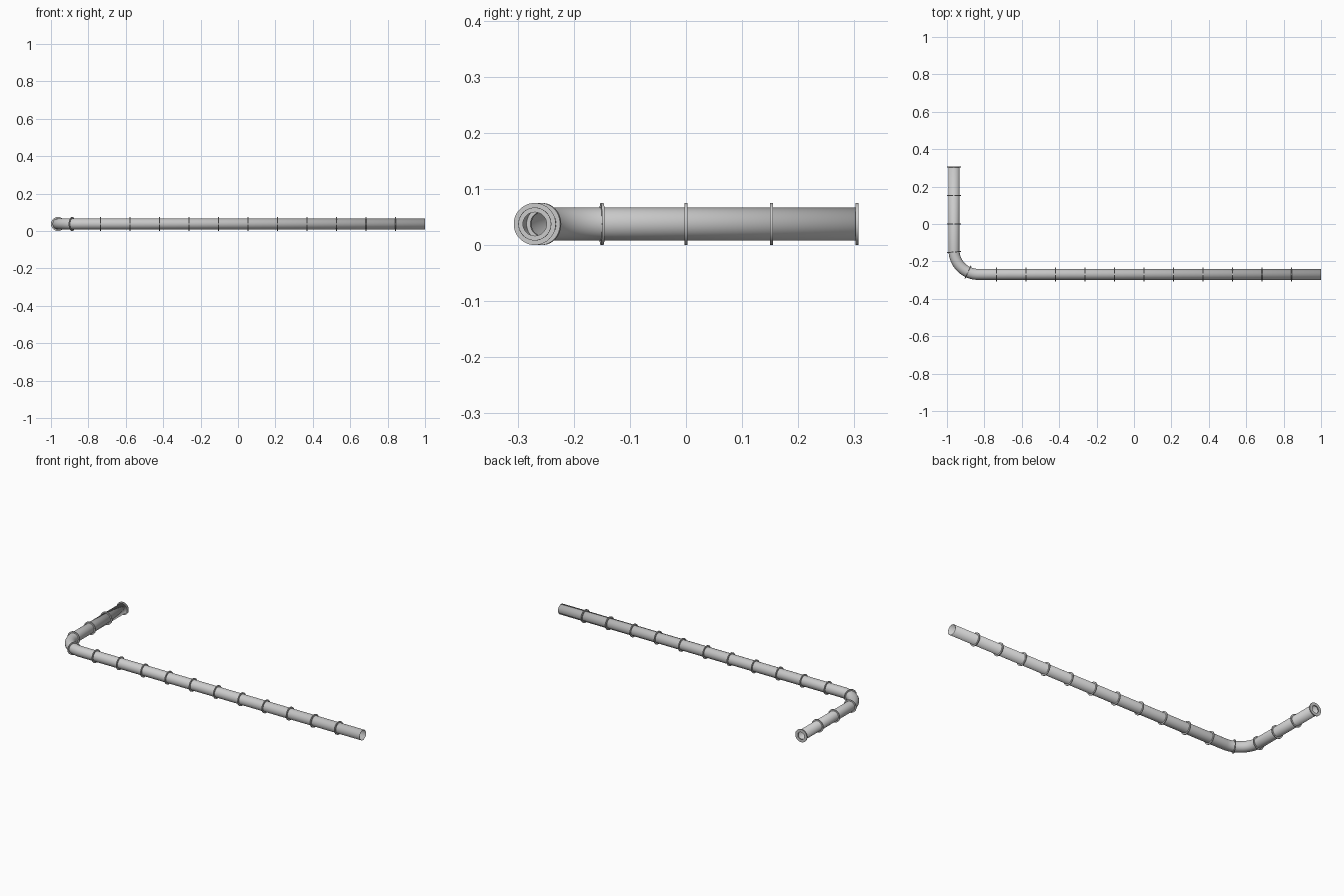
import bpy, bmesh, math
from mathutils import Vector

if "Cube" in bpy.data.objects:
    bpy.data.objects.remove(bpy.data.objects["Cube"])

PIPE_R, RING_R, HOLE_R = 0.0295, 0.0375, 0.021
SIDES, BEND_R = 48, 0.13
X0, Y0, Z0 = -0.9625, -0.2695, 0.0375      # axes of the short and long runs
Y_END, X_END = 0.307, 1.0
CX, CY = X0 + BEND_R, Y0 + BEND_R          # bend centre
UP = Vector((0, 0, 1))


def bend(a):
    """Point and direction on the elbow, a = 0 (short run) to pi/2 (long run)."""
    p = Vector((CX - BEND_R * math.cos(a), CY - BEND_R * math.sin(a), Z0))
    return p, Vector((math.sin(a), -math.cos(a), 0))


def circle(bm, p, d, r):
    side = d.cross(UP)
    return [bm.verts.new(p + r * (math.cos(t) * side + math.sin(t) * UP))
            for t in (2 * math.pi * i / SIDES for i in range(SIDES))]


def loft(name, sections, closed=False):
    """Skin a list of (point, direction, radius) circles."""
    bm = bmesh.new()
    loops = [circle(bm, *s) for s in sections]
    pairs = list(zip(loops, loops[1:]))
    if closed:
        pairs.append((loops[-1], loops[0]))
    for a, b in pairs:
        for i in range(SIDES):
            j = (i + 1) % SIDES
            bm.faces.new((a[i], a[j], b[j], b[i]))
    bmesh.ops.recalc_face_normals(bm, faces=bm.faces)
    me = bpy.data.meshes.new(name)
    bm.to_mesh(me)
    bm.free()
    ob = bpy.data.objects.new(name, me)
    bpy.context.collection.objects.link(ob)
    bpy.context.view_layer.objects.active = ob
    ob.select_set(True)
    bpy.ops.object.shade_smooth_by_angle(angle=math.radians(35))
    ob.select_set(False)
    return ob


# thin-walled pipe with one elbow
path = [(Vector((X0, Y_END - 0.001, Z0)), Vector((0, -1, 0)))]
path += [bend(math.pi / 2 * i / 20) for i in range(21)]
path.append((Vector((X_END, Y0, Z0)), Vector((1, 0, 0))))
pipe = loft("pipe", [(p, d, PIPE_R) for p, d in path])
wall = pipe.modifiers.new("wall", 'SOLIDIFY')
wall.thickness = 0.001
wall.offset = -1

# flange rings at every joint
joints = [(Vector((X0, y, Z0)), Vector((0, -1, 0))) for y in (0.3045, 0.1525, 0.0)]
joints += [bend(math.radians(4.5)), bend(math.radians(65))]
joints += [(Vector((0.843 - 0.1577 * k, Y0, Z0)), Vector((1, 0, 0)))
           for k in range(10, -1, -1)]
for n, (p, d) in enumerate(joints):
    h = d * 0.0025
    loft(f"flange_ring_{n + 1}", [(p - h, d, RING_R), (p + h, d, RING_R),
                                  (p + h, d, HOLE_R), (p - h, d, HOLE_R)], closed=True)
